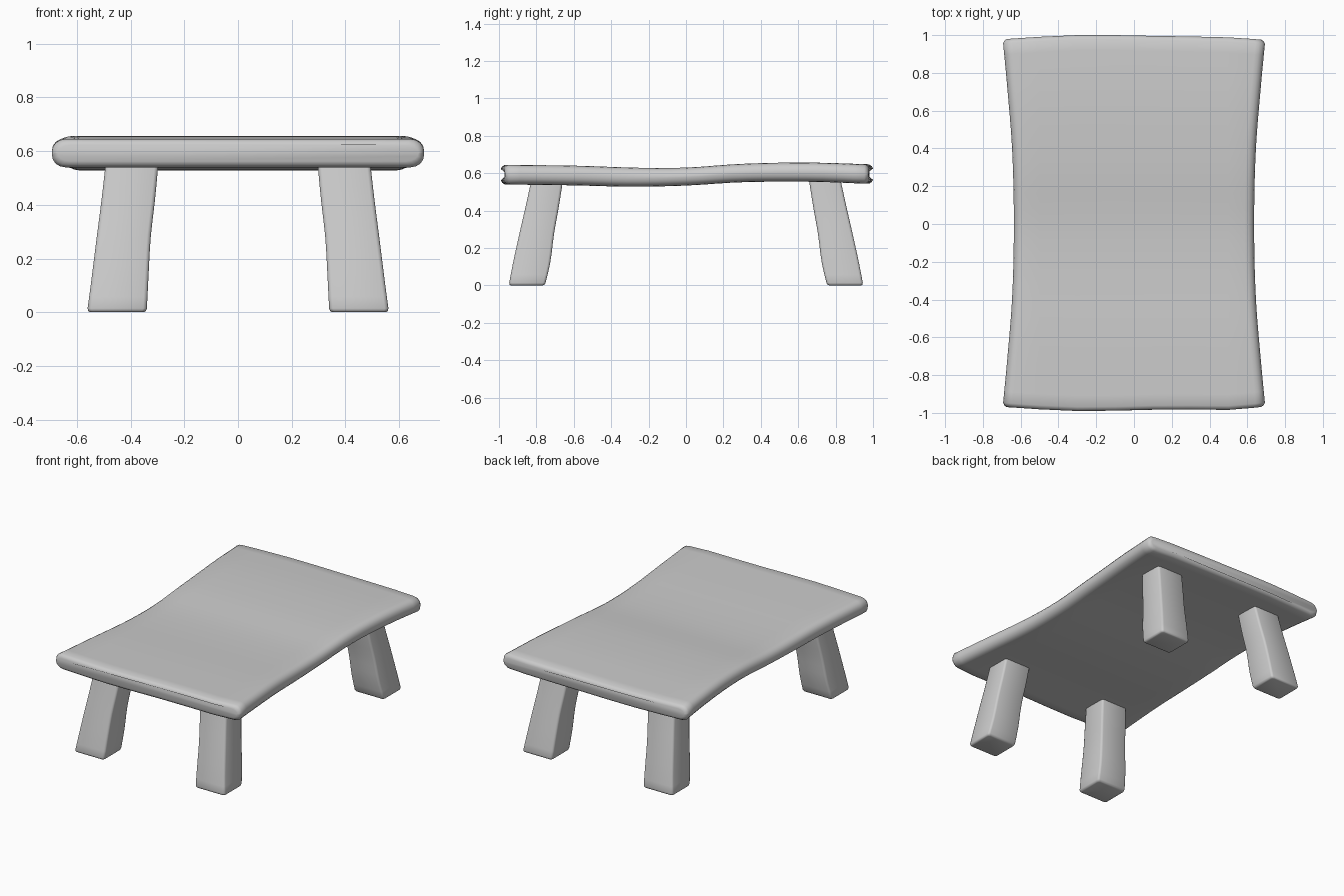
import bpy, bmesh
from math import sin, cos, pi

if "Cube" in bpy.data.objects:
    bpy.data.objects.remove(bpy.data.objects["Cube"])


def interp(table, t):
    """Smooth (Catmull-Rom style) lookup in a list of (key, value) pairs."""
    t = min(max(t, table[0][0]), table[-1][0])
    n = len(table)
    for i in range(n - 1):
        (x0, y0), (x1, y1) = table[i], table[i + 1]
        if t <= x1:
            xa, ya = table[max(i - 1, 0)]
            xb, yb = table[min(i + 2, n - 1)]
            h, s = x1 - x0, (t - x0) / (x1 - x0)
            m0, m1 = (y1 - ya) / (x1 - xa) * h, (yb - y0) / (xb - x0) * h
            return ((2*s**3 - 3*s**2 + 1) * y0 + (s**3 - 2*s**2 + s) * m0
                    + (3*s**2 - 2*s**3) * y1 + (s**3 - s**2) * m1)


def loft(name, rings, angle):
    """Skin a list of closed rings and cap both ends."""
    bm = bmesh.new()
    rows = [[bm.verts.new(p) for p in ring] for ring in rings]
    n = len(rows[0])
    for a, b in zip(rows, rows[1:]):
        for i in range(n):
            j = (i + 1) % n
            bm.faces.new((a[i], a[j], b[j], b[i]))
    bm.faces.new(rows[0])
    bm.faces.new(rows[-1])
    bmesh.ops.recalc_face_normals(bm, faces=bm.faces)
    mesh = bpy.data.meshes.new(name)
    bm.to_mesh(mesh)
    bm.free()
    obj = bpy.data.objects.new(name, mesh)
    bpy.context.collection.objects.link(obj)
    bpy.ops.object.select_all(action='DESELECT')
    obj.select_set(True)
    bpy.context.view_layer.objects.active = obj
    bpy.ops.object.shade_smooth_by_angle(angle=angle)
    return obj


# Table top: wavy slab with waisted sides, rounded edges and uneven ends
TOP = [(-1, .645), (-.6, .640), (-.25, .629), (0, .630), (.3, .650), (.65, .657), (1, .647)]
BOTTOM = [(-1, .540), (-.6, .535), (-.3, .528), (0, .534), (.3, .552), (.7, .554), (1, .543)]
WIDTH = [(-1, .695), (-.75, .672), (-.4, .645), (0, .636), (.4, .645), (.75, .672), (1, .695)]
BACK = [(-.7, .978), (-.3, 1.0), (.2, .994), (.5, .988), (.7, .974)]
FRONT = [(-.7, .968), (-.3, .99), (.2, .981), (.5, .984), (.7, .966)]


def top_ring(t, inset):
    lo, hi, w = interp(BOTTOM, t), interp(TOP, t), interp(WIDTH, t) - inset
    mid, half = (lo + hi) / 2, (hi - lo) / 2 - inset
    rx, rz = .05, min(.045, half)
    pts = []
    for side in (1, -1):        # right edge going up, then left edge going down
        arc = [(w - rx + rx * cos(k * pi / 8), half - rz + rz * sin(k * pi / 8)) for k in range(5)]
        edge = [(x, -z) for x, z in reversed(arc)] + arc
        flat = [(x, half) for x in (.5, .3, .1, -.1, -.3, -.5)]
        pts += [(side * x, side * z) for x, z in edge + flat]
    return [(x, t * interp(BACK if t > 0 else FRONT, x), mid + z) for x, z in pts]


ends = [(1, .022), (.993, .009), (.978, 0)]
stations = [(-t, i) for t, i in ends] + [(k / 12, 0) for k in range(-11, 12)] \
    + [(t, i) for t, i in reversed(ends)]
loft("table_top", [top_ring(t, i) for t, i in stations], 1.05)

# Legs: splayed, gently curved posts (z, x inner, x outer, y inner, y outer)
LEG = [(0, .340, .562, .754, .948), (.12, .334, .546, .726, .925),
       (.28, .325, .526, .705, .890), (.42, .309, .508, .680, .858),
       (.58, .294, .490, .655, .823)]


def leg_ring(z, inset, c=.014):
    x0, x1, y0, y1 = (interp([(r[0], r[k]) for r in LEG], z) for k in range(1, 5))
    x0, x1, y0, y1 = x0 + inset, x1 - inset, y0 + inset, y1 - inset
    d = .3 * c
    ring = []
    for x, y, sx, sy, swap in ((x1, y1, 1, 1, 0), (x0, y1, -1, 1, 1),
                               (x0, y0, -1, -1, 0), (x1, y0, 1, -1, 1)):
        corner = [(x, y - sy * c, z), (x - sx * d, y - sy * d, z), (x - sx * c, y, z)]
        ring += corner[::-1] if swap else corner
    return ring


levels = [(0, .012), (.004, .004), (.014, 0)] + [(.58 * k / 10, 0) for k in range(1, 11)]
legs = loft("legs", [leg_ring(z, i) for z, i in levels], 1.05)
mirror = legs.modifiers.new("four_corners", 'MIRROR')
mirror.use_axis = (True, True, False)
